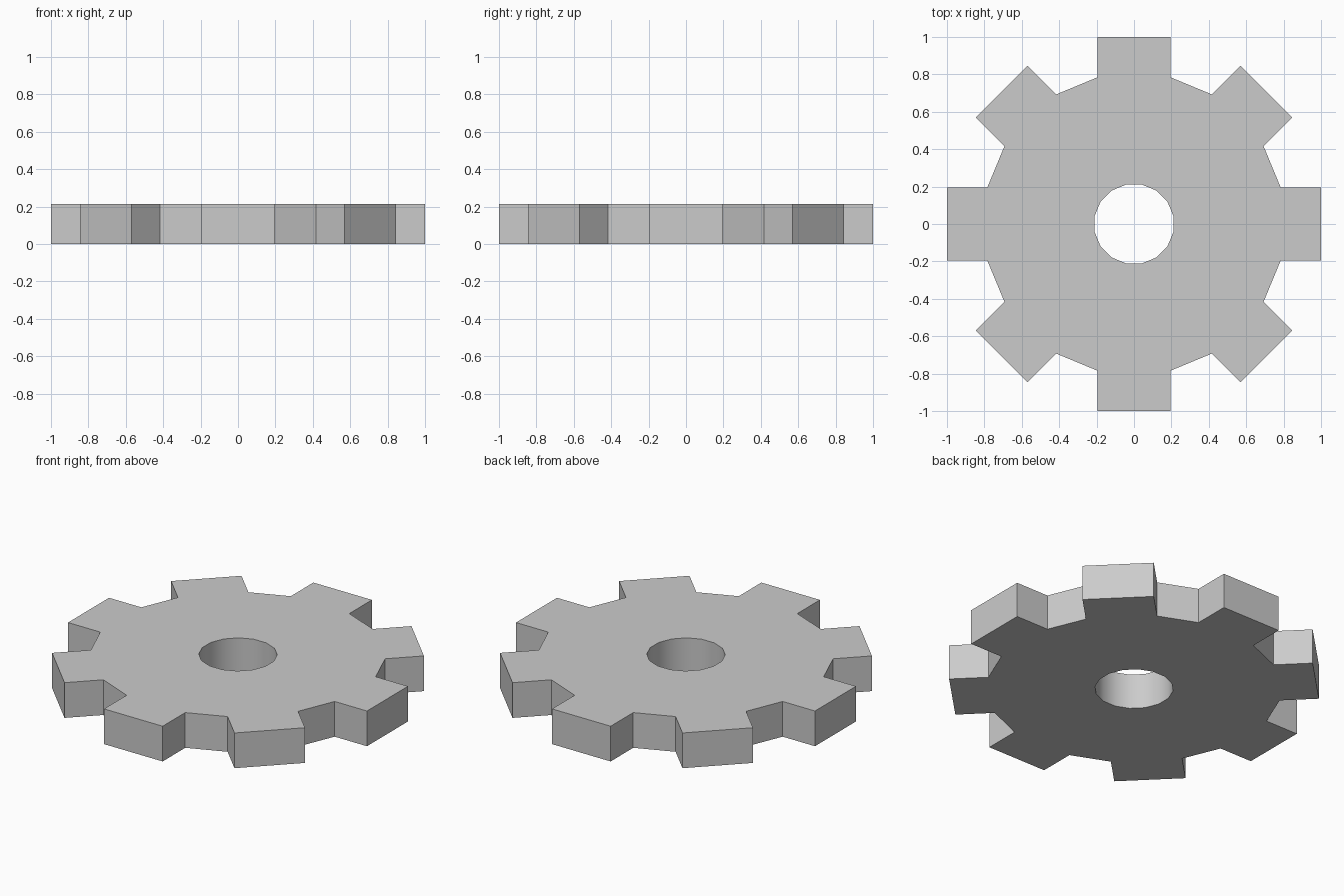
import bpy, bmesh, math
from mathutils import Matrix, Vector

if "Cube" in bpy.data.objects:
    bpy.data.objects.remove(bpy.data.objects["Cube"])

TEETH = 8
HEIGHT = 0.213
HALF_W = 0.196          # half tooth width
ROOT, TIP = 0.784, 1.0  # tooth base and tip distance from centre
HOLE_R = 0.215
STEP = 2 * math.pi / TEETH

# one tooth sector: hole edge, tooth base, tooth tip, and back
a = STEP / 4
hx, hy = HOLE_R * math.cos(a), HOLE_R * math.sin(a)
profile = [(hx, -hy), (ROOT, -HALF_W), (TIP, -HALF_W),
           (TIP, HALF_W), (ROOT, HALF_W), (hx, hy)]

bm = bmesh.new()
sectors = []
for i in range(TEETH):
    rot = Matrix.Rotation(i * STEP, 3, 'Z')
    sectors.append([bm.verts.new(rot @ Vector((x, y, 0))) for x, y in profile])

# tooth faces and the gap faces between them
for i, s in enumerate(sectors):
    n = sectors[(i + 1) % TEETH]
    bm.faces.new(s)
    bm.faces.new((s[5], s[4], n[1], n[0]))

# thickness
res = bmesh.ops.extrude_face_region(bm, geom=bm.faces[:], use_keep_orig=True)
top = [g for g in res["geom"] if isinstance(g, bmesh.types.BMVert)]
bmesh.ops.translate(bm, vec=(0, 0, HEIGHT), verts=top)
bmesh.ops.recalc_face_normals(bm, faces=bm.faces[:])

mesh = bpy.data.meshes.new("gear_wheel")
bm.to_mesh(mesh)
bm.free()
gear = bpy.data.objects.new("gear_wheel", mesh)
bpy.context.collection.objects.link(gear)

# smooth bore, sharp teeth
bpy.context.view_layer.objects.active = gear
gear.select_set(True)
bpy.ops.object.shade_smooth_by_angle(angle=math.radians(30))
